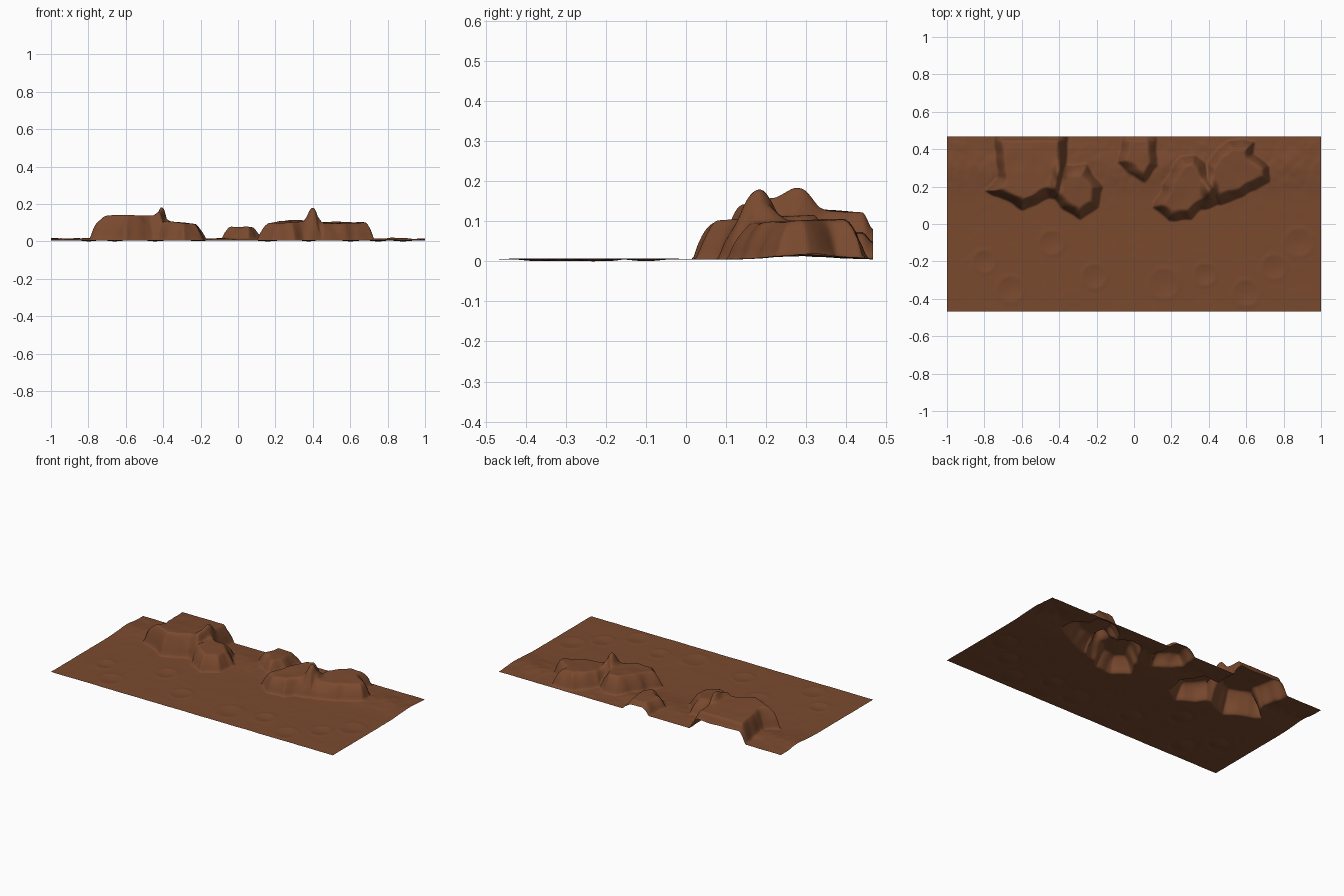
import bpy, bmesh, math
from mathutils import Vector, noise

if "Cube" in bpy.data.objects:
    bpy.data.objects.remove(bpy.data.objects["Cube"])

NX, NY, HX, HY = 300, 140, 1.0, 0.467

# Mesas: (top height, top slope in x, in y, base outline)
MESAS = [
    (0.142, 0, -.07, [(-.77, .52), (-.73, .25), (-.80, .18), (-.59, .07), (-.46, .135),
                      (-.36, .12), (-.35, .52)]),                           # back left
    (0.108, -.1, 0, [(-.44, .14), (-.35, .05), (-.29, .02), (-.19, .08), (-.16, .20),
                     (-.25, .32), (-.42, .32)]),                            # front left
    (0.083, -.03, -.05, [(-.05, .53), (-.10, .32), (0, .25), (.06, .22), (.14, .30),
                         (.12, .53)]),                                      # middle
    (0.113, .03, .06, [(.10, .09), (.18, .013), (.31, .02), (.36, .075), (.46, .11),
                       (.46, .20), (.34, .38), (.24, .36), (.15, .22)]),    # front right
    (0.108, 0, .05, [(.38, .13), (.46, .10), (.59, .145), (.73, .225), (.73, .31),
                     (.645, .38), (.65, .45), (.50, .455), (.37, .32)]),    # back right
]
# Rock spires: x, y, radius x, radius y, added height
SPIRES = [(.402, .188, .034, .05, .07), (-.402, .28, .026, .042, .05), (-.42, .22, .024, .04, .02)]
# Shallow craters: x, y, radius
CRATERS = [(-.66, -.35, .07), (-.21, -.28, .065), (-.44, -.1, .065), (.16, -.32, .08),
           (.38, -.27, .06), (.6, -.37, .07), (.88, -.1, .075), (.75, -.23, .065), (-.8, -.2, .06)]


def smooth(t):
    t = max(0.0, min(1.0, t))
    return t * t * (3 - 2 * t)


def inside_depth(x, y, poly):
    """Distance to the outline, positive inside."""
    best, inside = 9.0, False
    ax, ay = poly[-1]
    for bx, by in poly:
        ex, ey = bx - ax, by - ay
        t = max(0, min(1, ((x - ax) * ex + (y - ay) * ey) / (ex * ex + ey * ey)))
        best = min(best, math.hypot(x - ax - t * ex, y - ay - t * ey))
        if (ay > y) != (by > y) and x < ex * (y - ay) / ey + ax:
            inside = not inside
        ax, ay = bx, by
    return best if inside else -best


def cliff(d):
    """Cliff section: flared foot, steep face, rounded rim."""
    t = max(0.0, min(1.0, d / 0.06))
    return 0.45 * smooth(t) + 0.55 * (1 - (1 - t) ** 1.8) * smooth(t * 3)


def wave(x, y, scale, seed):
    return noise.noise(Vector((x * scale, y * scale, seed)))


def ground(x, y):
    z = 0.0125 + 0.011 * math.exp(-((y - .3) / .11) ** 2)
    rough = 0.0012 + 0.004 * smooth((y - .12) / .15) * smooth((.475 - y) / .06)
    z += rough * (wave(x, y, 9, 3) + 0.4 * wave(x, y, 25, 7))
    for cx, cy, r in CRATERS:
        d = math.hypot(x - cx, y - cy) / r
        if d < 1.4:
            z += 0.0018 * math.exp(-((d - 1) / .2) ** 2) - 0.0045 * smooth(1 - d)
    return z


def height(x, y):
    z = g = ground(x, y)
    # warp the outlines a little for fluted cliffs
    wx = x + .014 * wave(x, y, 14, 1)
    wy = y + .014 * wave(x, y, 14, 5)
    for top, sx, sy, poly in MESAS:
        xs, ys = zip(*poly)
        if min(xs) < wx < max(xs) and min(ys) < wy < max(ys):
            d = inside_depth(wx, wy, poly)
            if d > 0:
                mx, my = sum(xs) / len(xs), sum(ys) / len(ys)
                t = top + sx * (x - mx) + sy * (y - my) + .003 * wave(x, y, 12, 9)
                z = max(z, g + (t - g) * cliff(d))
    for cx, cy, rx, ry, h in SPIRES:
        q = ((x - cx) / rx) ** 2 + ((y - cy) / ry) ** 2
        if q < 9:
            z += h * math.exp(-q ** 1.3)
    # the rear rim sags at the sheet's edge
    if y > .44:
        z = g + (z - g) * (1 - .35 * smooth((y - .44) / .027))
    return z


# Terrain sheet
bm = bmesh.new()
bmesh.ops.create_grid(bm, x_segments=NX, y_segments=NY, size=HX)
for v in bm.verts:
    v.co.y *= HY
    v.co.z = height(v.co.x, v.co.y)
low = min(v.co.z for v in bm.verts)
for v in bm.verts:
    v.co.z -= low
for f in bm.faces:
    f.smooth = True
mesh = bpy.data.meshes.new("desert_terrain")
bm.to_mesh(mesh)
bm.free()

# Single red-brown rock colour
rock = bpy.data.materials.new("red_brown_rock")
rock.diffuse_color = (0.195, 0.068, 0.028, 1)
rock.use_nodes = True
rock.node_tree.nodes["Principled BSDF"].inputs["Base Color"].default_value = rock.diffuse_color
mesh.materials.append(rock)
terrain = bpy.data.objects.new("desert_terrain", mesh)
bpy.context.collection.objects.link(terrain)
